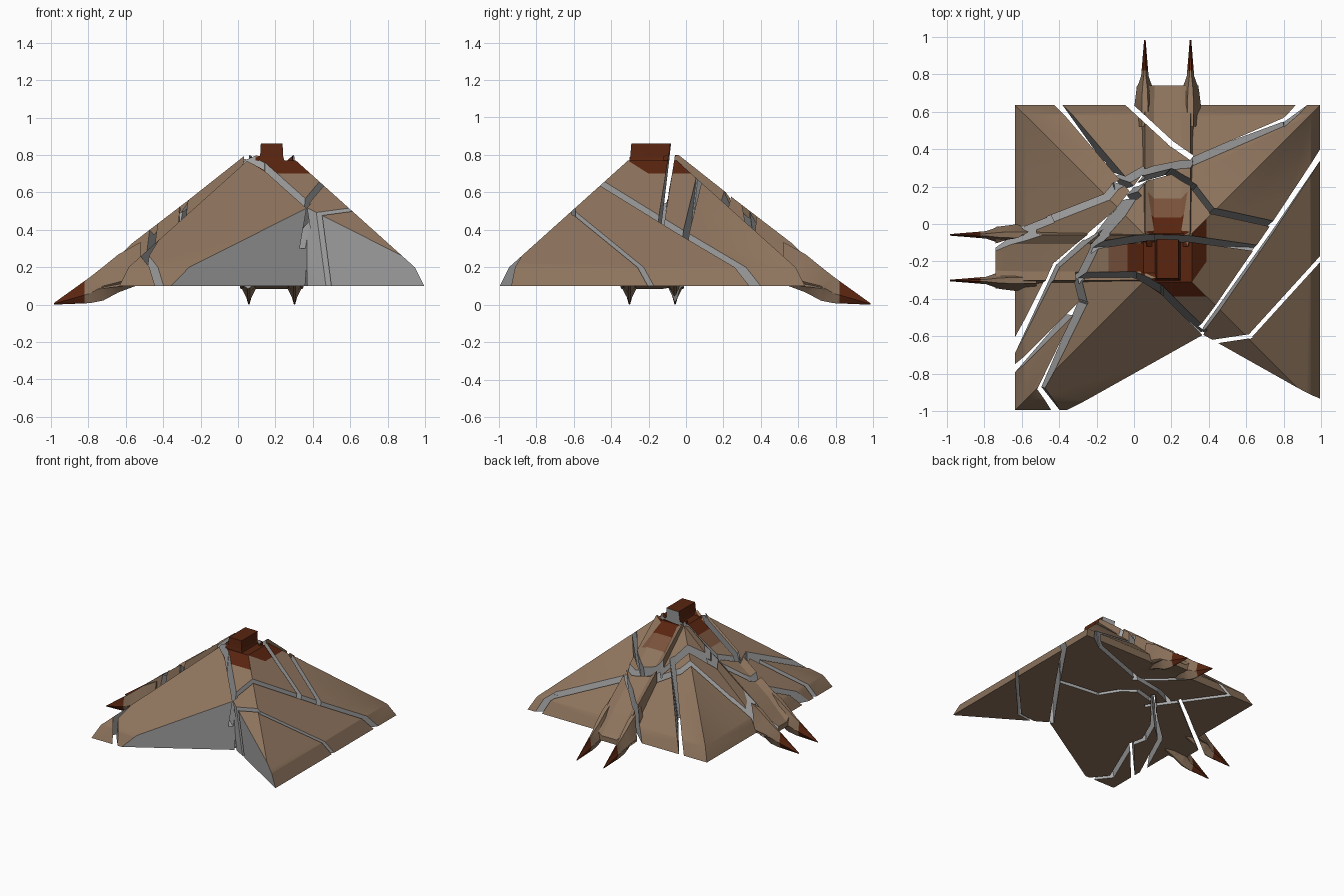
import bpy, bmesh
from math import pi
from mathutils import Vector, Matrix

if "Cube" in bpy.data.objects:
    bpy.data.objects.remove(bpy.data.objects["Cube"])

CX, CY = 0.18, -0.18          # centre of the pyramid


def material(name, rgb):
    m = bpy.data.materials.new(name)
    m.diffuse_color = (*rgb, 1)
    m.use_nodes = True
    m.node_tree.nodes["Principled BSDF"].inputs["Base Color"].default_value = m.diffuse_color
    return m


MATS = [material("rock", (0.27, 0.175, 0.11)), material("broken_rock", (0.4, 0.4, 0.4)),
        material("hot_rock", (0.10, 0.018, 0.005)), material("warm_rock", (0.19, 0.085, 0.045))]


def finish(name, bm, index=0):
    bmesh.ops.triangulate(bm, faces=bm.faces)
    bmesh.ops.recalc_face_normals(bm, faces=bm.faces)
    for f in bm.faces:
        f.material_index = index
    me = bpy.data.meshes.new(name)
    bm.to_mesh(me)
    bm.free()
    for m in MATS:
        me.materials.append(m)
    ob = bpy.data.objects.new(name, me)
    bpy.context.collection.objects.link(ob)
    return ob


def loft(name, sections):
    bm = bmesh.new()
    rings = [[bm.verts.new(p) for p in s] for s in sections]
    for a, b in zip(rings, rings[1:]):
        for i in range(len(a)):
            j = (i + 1) % len(a)
            bm.faces.new((a[i], a[j], b[j], b[i]))
    bm.faces.new(rings[0])
    bm.faces.new(rings[-1])
    return finish(name, bm)


def hull(name, pts):
    bm = bmesh.new()
    for p in pts:
        bm.verts.new(p)
    bmesh.ops.convex_hull(bm, input=bm.verts)
    return finish(name, bm, 1)


def volume(me):
    bm = bmesh.new()
    bm.from_mesh(me)
    v = bm.calc_volume(signed=True)
    bm.free()
    return v


def combine(ob, other, op, limit=0.3):
    """Boolean that keeps the result only when the volume changes plausibly."""
    before = volume(ob.data)
    for solver in ('MANIFOLD', 'EXACT'):
        mod = ob.modifiers.new("cut", 'BOOLEAN')
        mod.operation, mod.object, mod.solver = op, other, solver
        dg = bpy.context.evaluated_depsgraph_get()
        me = bpy.data.meshes.new_from_object(ob.evaluated_get(dg))
        ob.modifiers.clear()
        ratio = volume(me) / before
        good = 1 - limit < ratio < 1 - 1e-6 if op == 'DIFFERENCE' else 1 + 1e-6 < ratio < 1 + limit
        if good:
            bm = bmesh.new()
            bm.from_mesh(me)
            bmesh.ops.triangulate(bm, faces=bm.faces)
            bm.to_mesh(me)
            bm.free()
            ob.data = me
            break
    bpy.data.objects.remove(other)


# Main pyramid
def square(h, z, hy=None):
    hy = hy or h
    return [(CX + a * h, CY + b * hy, z) for a, b in ((-1, -1), (1, -1), (1, 1), (-1, 1))]


body = loft("rock", [square(.815, .1), square(.765, .2), square(.13, .77)])

# Summit block
combine(body, loft("summit", [square(.10, .66, .15), square(.062, .79, .118), square(.058, .862, .112)]), 'UNION')


# Root-like arms with a trough between two ridges, and two claws each (left and back)
def arm_section(d, top, bot, w):
    return [(d, -w - .05, bot), (d, -w, top), (d, -w * .6, top - .04),
            (d, w * .6, top - .04), (d, w, top), (d, w + .05, bot)]


def spike_section(d, s, top, mid, bot, w):
    return [(d, s - w, mid), (d, s - w * .3, top), (d, s + w * .3, top), (d, s + w, mid),
            (d, s + w * .12, bot), (d, s - w * .12, bot)]


for angle in (pi / 2, pi):
    xf = Matrix.Translation((CX, CY, 0)) @ Matrix.Rotation(angle, 4, 'Z')
    parts = [loft("arm", [arm_section(.06, .795, .30, .11), arm_section(.14, .80, .25, .12),
                          arm_section(.45, .555, .15, .122), arm_section(.75, .325, .103, .122),
                          arm_section(.84, .235, .094, .12), arm_section(.92, .165, .084, .115)])]
    for s in (-.122, .122):
        parts.append(loft("claw", [spike_section(.70, s, .335, .16, .11, .05), spike_section(.82, s, .268, .12, .065, .055),
                                   spike_section(.90, s, .203, .10, .022, .045),
                                   spike_section(.97, s, .148, .06, .008, .02), spike_section(1.165, s, .008, .004, 0, .004)]))
    for p in parts:
        p.data.transform(xf)
        combine(body, p, 'UNION')

# Colour bands: heat at the summit and on the claw tips
bm = bmesh.new()
bm.from_mesh(body.data)
for co, no in (((0, 0, .7), (0, 0, 1)), ((0, 0, .62), (0, 0, 1)), ((-.82, 0, 0), (1, 0, 0)), ((0, .82, 0), (0, 1, 0))):
    bmesh.ops.bisect_plane(bm, geom=bm.verts[:] + bm.edges[:] + bm.faces[:], plane_co=co, plane_no=no)
for f in bm.faces:
    c = f.calc_center_median()
    dx, dy = abs(c.x - CX), abs(c.y - CY)
    f.material_index = 0
    if c.z > .62 and min(dx, dy) < .1:
        f.material_index = 2 if c.z > .7 else 3
    if max(dx, dy) > 1.0:
        f.material_index = 2
bmesh.ops.triangulate(bm, faces=bm.faces)
bm.to_mesh(body.data)
bm.free()

# Missing front pieces
for poly in ([(-.40, -1.02), (.03, -.765), (.30, -.63), (.37, -.55), (.372, -1.2), (-.4, -1.2)],
             [(.37, -.55), (.47, -.63), (1.03, -.955), (1.03, -1.2), (.37, -1.2)]):
    combine(body, hull("break", [(x, y - .10 * (z - .1), z) for x, y in poly for z in (0, 1)]), 'DIFFERENCE')

# Cracks: path seen from above, sideways lean per unit of height, lowest level, width
CRACKS = [
    ([(-.42, .66), (.02, .15)], (.10, .08), -.1, .036),
    ([(-.05, .66), (.20, .43), (.30, .36)], (.0, .0), -.1, .03),
    ([(.93, .66), (.80, .55), (.32, .34), (.05, .285), (-.1, .20)], (.02, -.16), -.1, .036),
    ([(-.1, .20), (-.45, .03), (-.76, -.13)], (.15, -.3), -.1, .034),
    ([(1.03, .42), (.72, -.05), (.37, -.55)], (.03, -.02), -.1, .034),
    ([(1.02, -.16), (.62, -.60), (.42, -.63)], (.0, .0), -.1, .022),
    ([(.74, .0), (.42, .07), (.32, .20), (.20, .28), (.05, .24)], (.1, .1), -.1, .034),
    ([(.05, .24), (-.1, .05), (-.42, -.22), (-.66, -.70)], (.06, -.04), -.1, .036),
    ([(-.22, -.12), (.10, -.07), (.66, -.13)], (.0, .12), .35, .034),
    ([(-.30, -.28), (.0, -.27), (.14, -.34), (.37, -.57)], (.0, .15), .3, .034),
    ([(.0, .15), (-.2, -.10), (-.30, -.30), (-.27, -.42), (-.50, -.88), (-.40, -1.02)], (.12, -.04), -.1, .036),
    ([(-.66, -.80), (-.28, -.42)], (.1, -.05), -.1, .028),
]


def height(x, y):
    return min(.8, max(.1, .1 + (.83 - max(abs(x - CX), abs(y - CY)))))


for path, lean, low, width in CRACKS:
    lean = Vector((*lean, 1))
    for a, b in zip(path, path[1:]):
        a, b = Vector((*a, height(*a))), Vector((*b, height(*b)))
        along = Vector((b.x - a.x, b.y - a.y, 0)).normalized()
        side = Vector((-along.y, along.x, 0)) * width / 2
        a, b = a - along * .012, b + along * .012
        pts = [p + lean * (z - p.z) + s for p in (a, b) for z in (low, 1.0) for s in (side, -side)]
        combine(body, hull("crack", pts), 'DIFFERENCE', .06)

# Split into separate chunks
bpy.ops.object.select_all(action='DESELECT')
body.select_set(True)
bpy.context.view_layer.objects.active = body
bpy.ops.object.mode_set(mode='EDIT')
bpy.ops.mesh.select_all(action='SELECT')
bpy.ops.mesh.separate(type='LOOSE')
bpy.ops.object.mode_set(mode='OBJECT')
for i, ob in enumerate(list(bpy.context.collection.objects)):
    ob.name = f"rock_chunk_{i + 1}"
    ob.select_set(True)
bpy.ops.object.shade_smooth_by_angle(angle=0.5)
